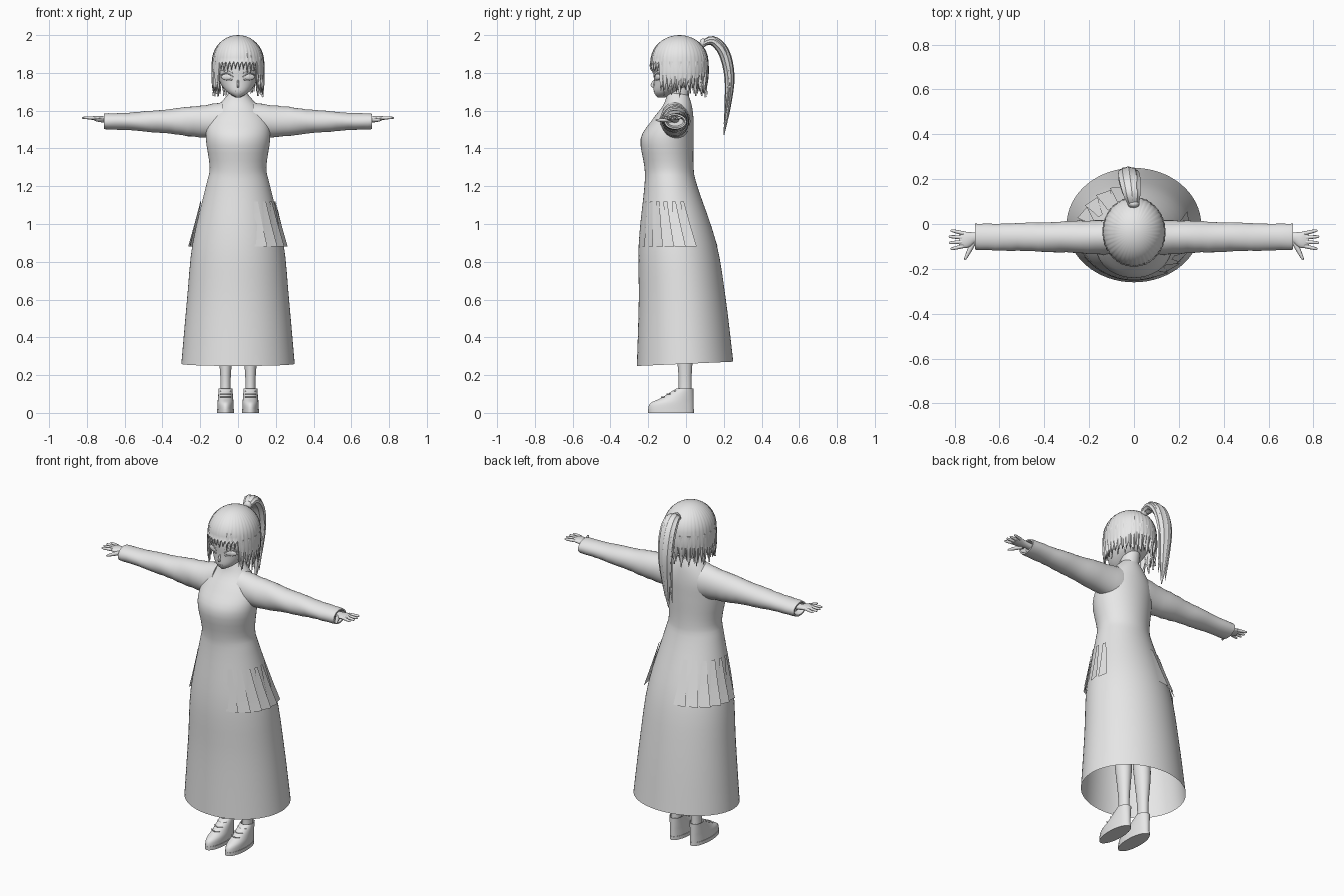
import bpy, bmesh, math, random
from mathutils import Vector, Matrix

random.seed(4)
if "Cube" in bpy.data.objects:
    bpy.data.objects.remove(bpy.data.objects["Cube"])

grey = bpy.data.materials.new("light grey")
grey.use_nodes = True
tone = (.8, .8, .8, 1)
grey.diffuse_color = tone
grey.node_tree.nodes["Principled BSDF"].inputs["Base Color"].default_value = tone
X, Y, Z = Vector((1, 0, 0)), Vector((0, 1, 0)), Vector((0, 0, 1))
sin, cos, pi = math.sin, math.cos, math.pi


def finish(name, bm, angle=50):
    bmesh.ops.recalc_face_normals(bm, faces=bm.faces)
    mesh = bpy.data.meshes.new(name)
    bm.to_mesh(mesh)
    bm.free()
    mesh.materials.append(grey)
    ob = bpy.data.objects.new(name, mesh)
    bpy.context.collection.objects.link(ob)
    bpy.ops.object.select_all(action="DESELECT")
    ob.select_set(True)
    bpy.context.view_layer.objects.active = ob
    bpy.ops.object.shade_smooth_by_angle(angle=math.radians(angle))
    return ob


def spline(points, steps=4):
    # smooth curve through every point
    pts = [Vector(p) for p in points]
    pts = [pts[0]] + pts + [pts[-1]]
    curve = []
    for before, start, end, after in zip(pts, pts[1:], pts[2:], pts[3:]):
        leave, arrive = (end - before) / 2, (after - start) / 2
        for i in range(steps):
            t = i / steps
            ease = t * t * (3 - 2 * t)
            curve.append(start.lerp(end, ease) + leave * (t * (1 - t) ** 2)
                         - arrive * (t * t * (1 - t)))
    return curve + [pts[-1]]


def tube(name, points, side=X, axis=None, sides=32, open_start=False, hollow=0,
         wobble=0, ribs=0, angle=50):
    # each point holds x, y, z, radius along side, radius across it
    rows = spline(points)
    centres = [Vector(row[:3]) for row in rows]
    last = len(rows) - 1
    bm = bmesh.new()
    rings = []
    for i, row in enumerate(rows):
        along = axis or (centres[min(i + 1, last)] - centres[max(i - 1, 0)]).normalized()
        u = (side - along * side.dot(along)).normalized()
        v = along.cross(u)
        ring = []
        for k in range(sides):
            a = 2 * pi * k / sides
            swell = 1 + ribs * (k % 2) + wobble * sin(2 * i + 2 * sin(a)) * sin(i + a)
            offset = u * (cos(a) * row[3]) + v * (sin(a) * row[4])
            ring.append(bm.verts.new(centres[i] + offset * swell))
        rings.append(ring)
    for lower, upper in zip(rings, rings[1:]):
        for k in range(sides):
            bm.faces.new((lower[k], lower[k - 1], upper[k - 1], upper[k]))
    if not open_start:
        bm.faces.new(rings[0])
    end_cap = bm.faces.new(rings[-1])
    if hollow:
        bmesh.ops.recalc_face_normals(bm, faces=bm.faces)
        bmesh.ops.inset_individual(bm, faces=[end_cap], thickness=hollow)
        bmesh.ops.inset_individual(bm, faces=[end_cap], thickness=hollow, depth=-4 * hollow)
    return finish(name, bm, angle)


def layered(name, rows, x=0, **options):
    # horizontal rings given as height, half width, front y, back y
    points = [(x, (front + back) / 2, z, width, (back - front) / 2)
              for z, width, front, back in rows]
    return tube(name, points, axis=Z, **options)


def ball(name, centre, scale, turn=0):
    bm = bmesh.new()
    place = Matrix.Translation(centre) @ Matrix.Rotation(turn, 4, "Z")
    bmesh.ops.create_uvsphere(bm, u_segments=20, v_segments=12, radius=1,
                              matrix=place @ Matrix.Diagonal((*scale, 1)))
    return finish(name, bm)


def mix(start, end, t):
    return start + (end - start) * t


def face_front(x):
    return -.06 - .11 * math.sqrt(1 - (x / .11) ** 2)


# Long dress, open at the slanted hem
dress = layered("dress", [
    (.26, .3, -.26, .25), (.6, .27, -.25, .21), (.9, .24, -.25, .16), (1.2, .17, -.22, .06),
    (1.3, .15, -.22, .04), (1.45, .17, -.24, .04), (1.55, .16, -.18, .04),
    (1.63, .1, -.12, .03), (1.69, .05, -.1, .01)], sides=64, open_start=True)
for vert in dress.data.vertices:
    vert.co.z += vert.co.y * .06 * max(0, 1 - vert.co.z)

# Loose pleats standing off the hips, left front and right back
bm = bmesh.new()
for i in range(12):
    middle = math.radians(-62 + 16 * i + (72 if i > 5 else 0))
    rungs = []
    for t in (0, .5, 1):
        rung = []
        for edge in (-1, 1):
            a = middle + edge * mix(.06, .14, t)
            out = 1 + t * mix(.05, .1, (edge + 1) / 2)
            rung.append(bm.verts.new((cos(a) * mix(.2, .24, t) * out,
                                      sin(a) * mix(.16, .2, t) * out - mix(.07, .04, t),
                                      mix(1.12, .88, t))))
        rungs.append(rung)
    for upper, lower in zip(rungs, rungs[1:]):
        bm.faces.new((*upper, *reversed(lower)))
finish("hip_pleats", bm)

# Neck, head, nose and mouth
layered("neck", [(1.6, .05, -.1, 0), (1.76, .05, -.09, .03)])
layered("head", [(1.67, .01, -.15, -.11), (1.7, .06, -.17, -.04), (1.76, .1, -.17, .05),
                 (1.85, .12, -.17, .09), (1.93, .09, -.13, .07)], sides=40)
tube("nose", [(0, -.16, 1.77, .004, .004), (0, -.18, 1.735, .006, .008),
              (0, -.16, 1.725, .005, .004)], sides=12)
ball("mouth", (0, -.168, 1.703), (.016, .004, .002))

for s, label in ((1, "left"), (-1, "right")):
    # Eye, heavy lids and frowning brow
    ball(label + "_eye", (s * .06, -.15, 1.778), (.032, .008, .016), s * .4)
    ball(label + "_iris", (s * .057, -.155, 1.78), (.012, .005, .015), s * .4)
    for part, base, bow in (("upper_lid", 1.778, .014), ("lower_lid", 1.765, -.008),
                            ("brow", 1.8, .005)):
        path = []
        for i in range(5):
            t = i / 4
            x = mix(.026, .09, t)
            path.append((s * x, face_front(x), base + .012 * t + bow * sin(pi * t), .003, .003))
        tube(f"{label}_{part}", path, side=Y, sides=8)

    # Tapered, lightly creased sleeve with a hollow cuff
    sleeve = []
    for i in range(6):
        taper = (1 - i / 5) ** 1.5
        sleeve.append((s * mix(.71, .08, 1 - i / 5), -.058, 1.543,
                       mix(.058, .08, taper), mix(.041, .1, taper)))
    tube(label + "_sleeve", sleeve, side=Y, wobble=.04, hollow=.008)

    # Hand with spread fingers and thumb
    tube(label + "_hand", [(s * .66, -.06, 1.55, .023, .016), (s * .71, -.06, 1.555, .023, .015),
                           (s * .75, -.07, 1.56, .037, .013), (s * .78, -.07, 1.56, .03, .007)],
         side=Y, sides=20)
    for i in range(4):
        spread = i - 1.5
        reach = .83 - .008 * abs(spread)
        tube(f"{label}_finger_{i + 1}", [
            (s * mix(.76, reach, t), -.07 + spread * mix(.019, .028, t), 1.562, thick, thick)
            for t, thick in ((0, .009), (.5, .008), (.9, .006), (1, .002))], side=Y, sides=10)
    tube(label + "_thumb", [
        (s * mix(.715, .755, t), mix(-.08, -.16, t), 1.55, thick, thick)
        for t, thick in ((0, .013), (.5, .01), (.9, .006), (1, .002))], sides=10)

    # Leg and laced shoe
    foot = s * .066
    layered(label + "_leg", [(.09, .028, -.04, .03), (.2, .028, -.04, .03), (.4, .044, -.06, .04),
                             (.6, .045, -.08, .02), (.95, .07, -.13, .03)], x=foot, sides=24)
    layered(label + "_shoe", [(.01, .043, -.2, .04), (.05, .043, -.19, .04), (.08, .04, -.13, .04),
                              (.13, .036, -.05, .04)], x=foot, hollow=.003)
    layered(label + "_sole", [(0, .046, -.2, .042), (.02, .046, -.2, .042)], x=foot)
    for i in range(3):
        tube(f"{label}_lace_{i + 1}", [
            (foot + .028 * across, -.13 + .03 * i + .015 * abs(across), .085 + .015 * i, .003, .003)
            for across in (-1, 0, 1)], side=Y, sides=8)

# Hair cap: ribbed dome running down into a jagged hem
columns, dome_rows, drop_rows = 120, 10, 6
teeth = [random.uniform(.6, 1) for _ in range(columns)]
bm = bmesh.new()
crown = bm.verts.new((0, -.035, 2))
rings = []
for j in range(1, dome_rows + drop_rows + 1):
    ring = []
    for k in range(columns):
        a = 2 * pi * k / columns
        lock, part = divmod(k, 3)
        spike = teeth[lock] if part == 1 else .3 * part / 2
        top_of_hem = 1.86 if sin(a) < -.7 else 1.75
        hem = top_of_hem - .065 * spike
        if j <= dome_rows:
            slope = j / dome_rows * pi / 2
            reach, z = sin(slope), 1.86 + .14 * cos(slope)
        else:
            t = (j - dome_rows) / drop_rows
            reach, z = 1 + .03 * sin(pi * t) - .1 * t * t * max(.3, sin(a)), mix(1.86, hem, t)
        reach *= 1 + .02 * (spike - .5) * min(1, j / 5)
        ring.append(bm.verts.new((.138 * reach * cos(a), .153 * reach * sin(a) - .035, z)))
    rings.append(ring)
for k in range(columns):
    bm.faces.new((crown, rings[0][k - 1], rings[0][k]))
    for upper, lower in zip(rings, rings[1:]):
        bm.faces.new((upper[k], upper[k - 1], lower[k - 1], lower[k]))
hair = finish("hair_cap", bm, 35)
shell = hair.modifiers.new("thickness", "SOLIDIFY")
shell.thickness = .006

# Loose pointed locks around the temples and nape
for i in range(15):
    a = math.radians(mix(-35, 215, i / 14))
    tip = random.uniform(1.67, 1.7)
    tube(f"lock_{i + 1}", [
        (.138 * reach * cos(a), .153 * reach * sin(a) - .035, z, width, .005)
        for reach, z, width in ((.98, 1.86, .012), (.97, 1.78, .014), (.92, 1.73, .01), (.95, tip, .001))],
        side=Vector((-sin(a), cos(a), 0)), sides=8)

# Ponytail: one ribbed main lock with thinner ones beside it
tail = ((.08, 1.95), (.14, 1.97), (.2, 1.91), (.23, 1.78), (.22, 1.62), (.2, 1.47))
for i, (shift, bulk, shorter) in enumerate(((0, 1, 0), (-.026, .45, .03), (.024, .45, .06))):
    path = []
    for n, (y, z) in enumerate(tail):
        t = n / (len(tail) - 1)
        width = bulk * .045 * sin(pi * mix(.15, .98, t))
        path.append(((shift - .025) * min(1, 2 * t), y, z + shorter * t, width, width * .6))
    tube(f"ponytail_{i + 1}", path, sides=20, ribs=.12, angle=30)
ball("hair_tie", (0, .09, 1.958), (.024, .018, .024))
